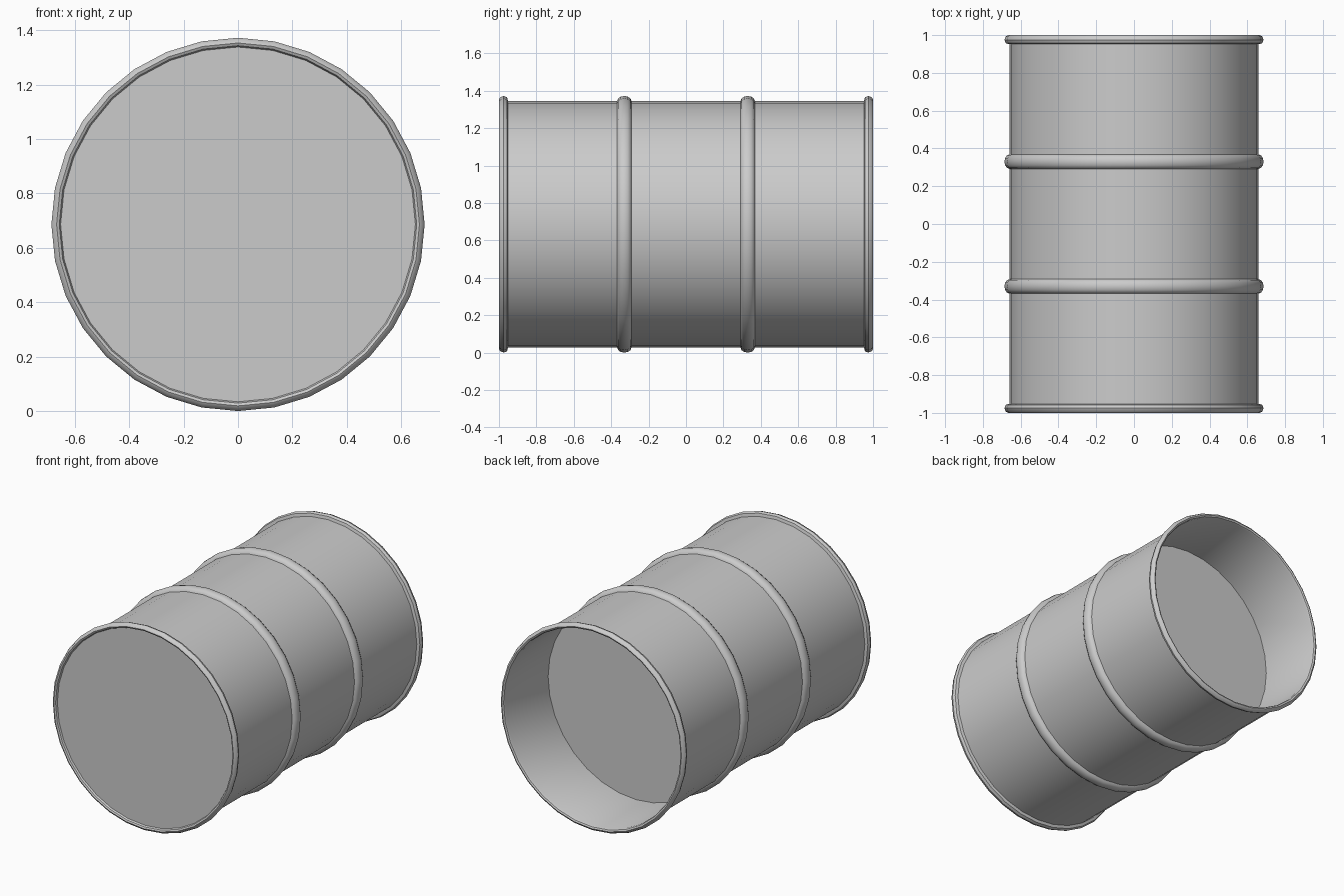
import bpy, bmesh
from math import sin, cos, pi, radians

if "Cube" in bpy.data.objects:
    bpy.data.objects.remove(bpy.data.objects["Cube"])

SIDES = 32
CZ = 0.686


def lathe(name, profile, cap_start=False, cap_end=False):
    """Spin (radius, y) points round the barrel axis."""
    bm = bmesh.new()
    rings = []
    for r, y in profile:
        rings.append([bm.verts.new((r * sin(2 * pi * i / SIDES), y,
                                    CZ + r * cos(2 * pi * i / SIDES)))
                      for i in range(SIDES)])
    for a, b in zip(rings, rings[1:]):
        for i in range(SIDES):
            j = (i + 1) % SIDES
            bm.faces.new((a[i], a[j], b[j], b[i]))
    if cap_start:
        bm.faces.new(rings[0][::-1])
    if cap_end:
        bm.faces.new(rings[-1])
    bmesh.ops.recalc_face_normals(bm, faces=bm.faces)
    me = bpy.data.meshes.new(name)
    bm.to_mesh(me)
    bm.free()
    ob = bpy.data.objects.new(name, me)
    bpy.context.collection.objects.link(ob)
    bpy.ops.object.select_all(action='DESELECT')
    ob.select_set(True)
    bpy.context.view_layer.objects.active = ob
    bpy.ops.object.shade_smooth_by_angle(angle=radians(40))
    return ob


def hoop(y, half):
    """Rounded rolling hoop bulging out of the wall."""
    return [(0.66 + 0.026 * sin(pi * k / 6), y - half * cos(pi * k / 6))
            for k in range(7)]


# rolled lip at the front end, from cap edge to wall
lip = [(0.652, -0.983), (0.657, -0.995), (0.667, -1.0), (0.679, -0.993),
       (0.686, -0.975), (0.679, -0.957), (0.66, -0.952)]
back_lip = [(r, -y) for r, y in reversed(lip)]

# barrel: closed front, hooped wall, open back, recessed inner disc
lathe("barrel", lip + hoop(-0.33, 0.038) + hoop(0.33, 0.038) + back_lip
      + [(0.652, 0.53)], cap_start=True, cap_end=True)
